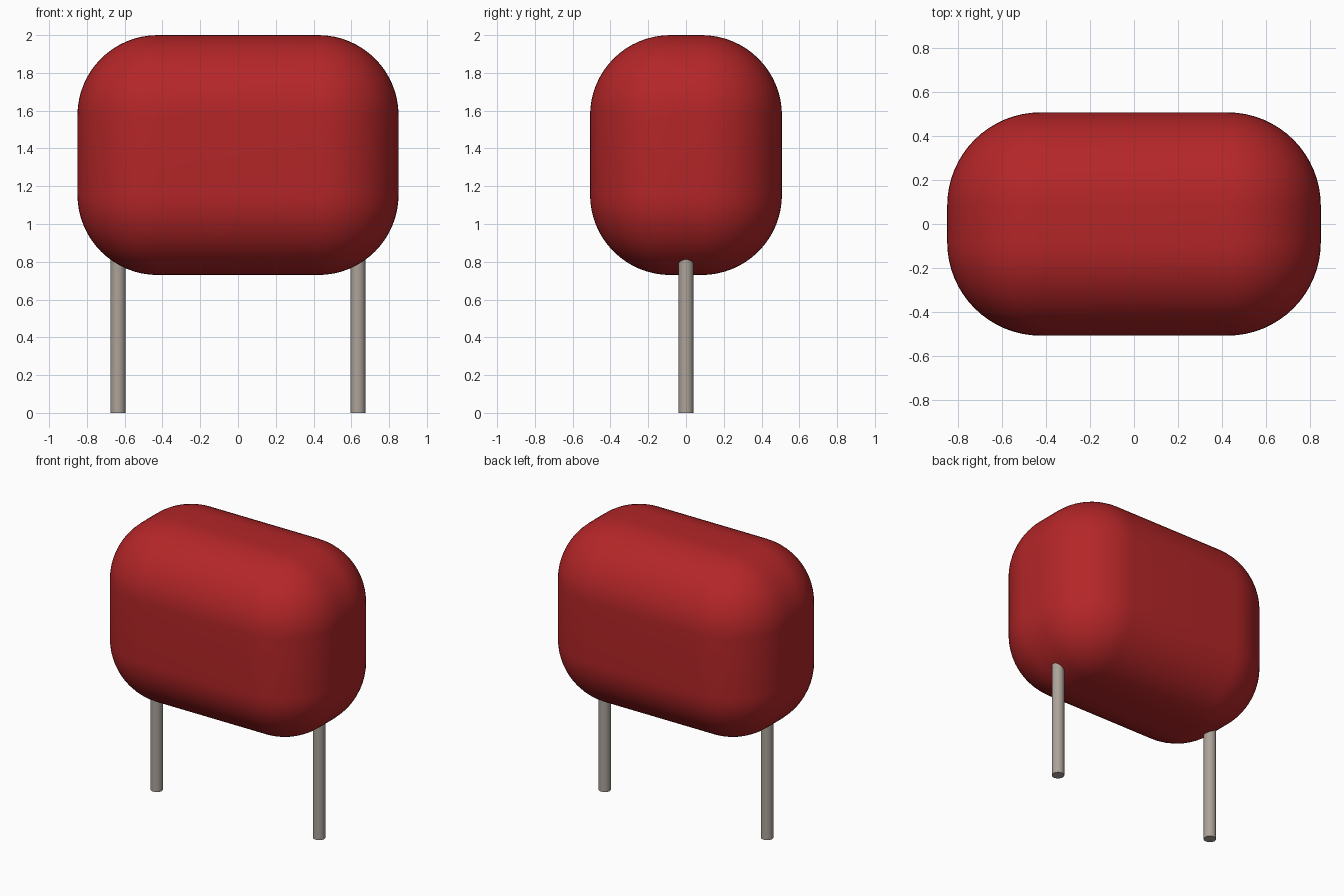
import bpy
import bmesh
import math

old = bpy.data.objects.get("Cube")
if old:
    bpy.data.objects.remove(old, do_unlink=True)


def make_material(name, rgb, metallic=0.0):
    mat = bpy.data.materials.new(name)
    mat.use_nodes = True
    mat.diffuse_color = (*rgb, 1)
    bsdf = mat.node_tree.nodes["Principled BSDF"]
    bsdf.inputs["Base Color"].default_value = (*rgb, 1)
    bsdf.inputs["Roughness"].default_value = 0.5
    return mat


def add_object(name, bm, mat):
    mesh = bpy.data.meshes.new(name)
    bm.to_mesh(mesh)
    bm.free()
    mesh.materials.append(mat)
    obj = bpy.data.objects.new(name, mesh)
    bpy.context.collection.objects.link(obj)
    bpy.ops.object.select_all(action='DESELECT')
    obj.select_set(True)
    bpy.context.view_layer.objects.active = obj
    bpy.ops.object.shade_smooth_by_angle(angle=math.radians(35))
    return obj


red = make_material("red coating", (0.456, 0.019, 0.021))
metal = make_material("grey metal", (0.413, 0.366, 0.323))

# Body: a box with large, fully rounded edges and corners
WIDTH, DEPTH, BOTTOM, TOP, RADIUS = 1.70, 1.016, 0.73, 2.0, 0.425
bm = bmesh.new()
bmesh.ops.create_cube(bm, size=1)
bmesh.ops.scale(bm, vec=(WIDTH, DEPTH, TOP - BOTTOM), verts=bm.verts)
bmesh.ops.translate(bm, vec=(0, 0, (TOP + BOTTOM) / 2), verts=bm.verts)
bmesh.ops.bevel(bm, geom=bm.edges[:], offset=RADIUS, segments=16,
                profile=0.5, affect='EDGES')
add_object("body", bm, red)

# Leads: round wires that run up into the body
LEAD_X, LEAD_RADIUS, LEAD_TOP = 0.635, 0.04, 0.9
for side, name in ((1, "left_lead"), (-1, "right_lead")):
    bm = bmesh.new()
    bmesh.ops.create_cone(bm, cap_ends=True, segments=32, radius1=LEAD_RADIUS,
                          radius2=LEAD_RADIUS, depth=LEAD_TOP)
    bmesh.ops.translate(bm, vec=(side * LEAD_X, 0, LEAD_TOP / 2), verts=bm.verts)
    add_object(name, bm, metal)
